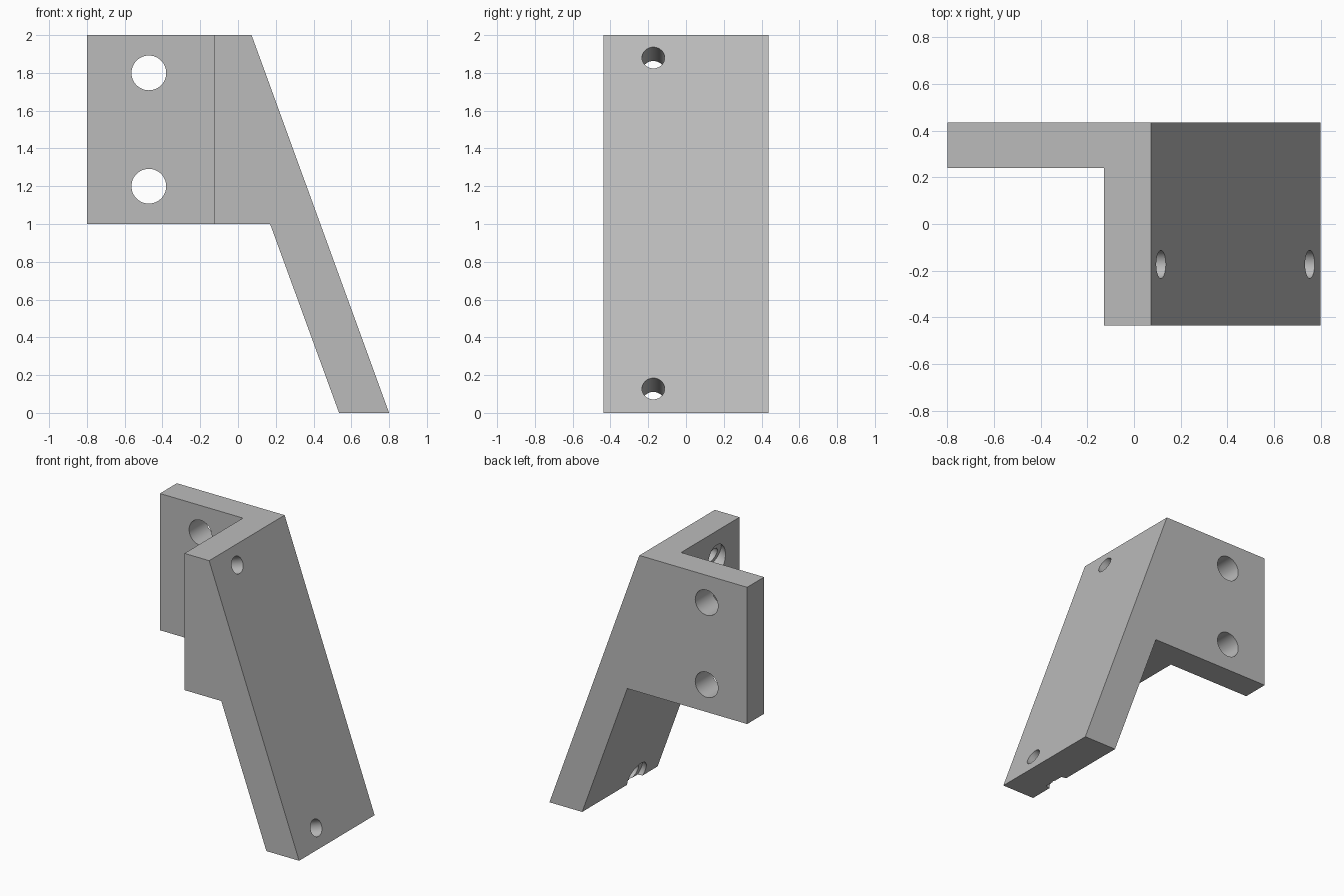
import bpy, bmesh, math
from mathutils import Vector

cube = bpy.data.objects.get("Cube")
if cube:
    bpy.data.objects.remove(cube, do_unlink=True)

grey = bpy.data.materials.new("grey metal")
grey.use_nodes = True
colour = (0.5, 0.5, 0.5, 1)
grey.diffuse_color = colour
grey.node_tree.nodes["Principled BSDF"].inputs["Base Color"].default_value = colour

BACK, FRONT = 0.436, -0.436
WEB_LEFT, FLANGE_FRONT = -0.128, 0.24
TOP_X, FOOT_X = 0.072, 0.8


def extruded(name, outline, y0, y1):
    """Solid made by sweeping an x-z outline along y."""
    bm = bmesh.new()
    face = bm.faces.new([bm.verts.new((x, y0, z)) for x, z in outline])
    swept = bmesh.ops.extrude_face_region(bm, geom=[face])["geom"]
    verts = [v for v in swept if isinstance(v, bmesh.types.BMVert)]
    bmesh.ops.translate(bm, verts=verts, vec=(0, y1 - y0, 0))
    bmesh.ops.recalc_face_normals(bm, faces=bm.faces)
    mesh = bpy.data.meshes.new(name)
    bm.to_mesh(mesh)
    bm.free()
    mesh.materials.append(grey)
    obj = bpy.data.objects.new(name, mesh)
    bpy.context.collection.objects.link(obj)
    return obj


def cut(cutter):
    """Subtract a helper solid from the bracket and discard it."""
    cutter.hide_render = True
    mod = bracket.modifiers.new("cut", "BOOLEAN")
    mod.operation = "DIFFERENCE"
    mod.solver = "EXACT"
    mod.object = cutter
    bpy.context.view_layer.objects.active = bracket
    bpy.ops.object.modifier_apply(modifier=mod.name)
    bpy.data.objects.remove(cutter, do_unlink=True)


def drill(start, end, radius):
    """Cut a round hole between two points."""
    axis = end - start
    bpy.ops.mesh.primitive_cylinder_add(
        vertices=48, radius=radius, depth=axis.length, location=(start + end) / 2,
        rotation=axis.to_track_quat("Z", "Y").to_euler())
    cutter = bpy.context.object
    cutter.data.materials.append(grey)
    cut(cutter)


# Bracket body with the sloping leg
bracket = extruded("angled_bracket", [
    (-0.8, 1), (-0.8, 2), (TOP_X, 2), (FOOT_X, 0), (0.535, 0), (0.17, 1)], FRONT, BACK)

# Open corner that leaves the back flange and the side web
cut(extruded("corner_cutter", [
    (-1, 0.5), (-1, 2.5), (WEB_LEFT, 2.5), (WEB_LEFT, 0.5)], -1, FLANGE_FRONT))

# Two mounting holes through the back flange
for z in (1.2, 1.8):
    drill(Vector((-0.472, 0.1, z)), Vector((-0.472, 0.6, z)), 0.092)

# Two counterbored holes square to the sloping face
slope = (FOOT_X - TOP_X) / 2
inward = Vector((-1, 0, -slope)).normalized()
for z in (0.128, 1.88):
    mouth = Vector((FOOT_X - slope * z, -0.173, z))
    drill(mouth - inward * 0.1, mouth + inward * 0.45, 0.06)
    drill(mouth + inward * 0.215, mouth + inward * 0.45, 0.1)

# Smooth hole walls, crisp outer edges
bpy.ops.object.select_all(action="DESELECT")
bracket.select_set(True)
bpy.context.view_layer.objects.active = bracket
bpy.ops.object.shade_smooth_by_angle(angle=math.radians(15))
